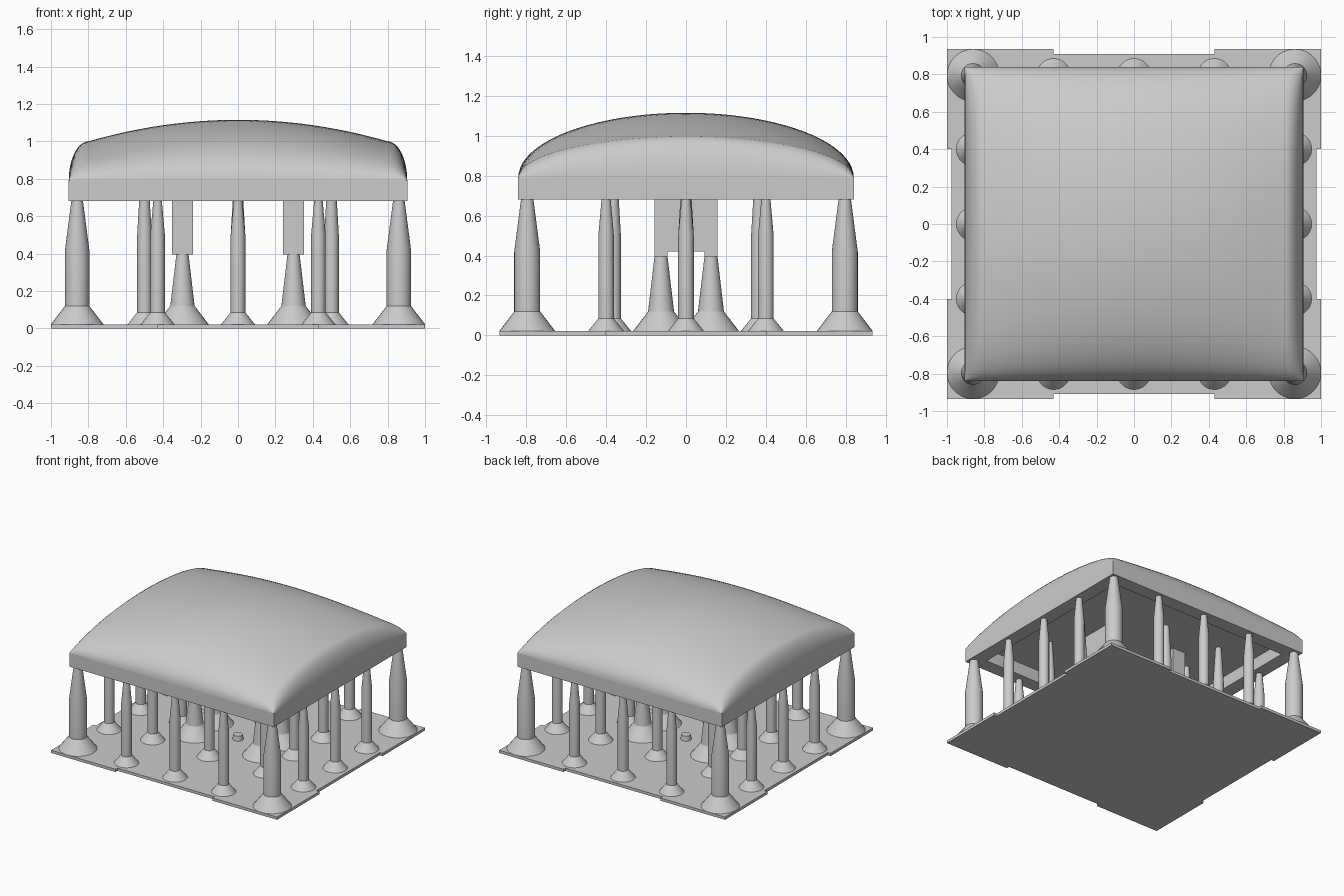
import bpy, bmesh
from math import sin, cos, pi, radians

cube = bpy.data.objects.get("Cube")
if cube:
    bpy.data.objects.remove(cube, do_unlink=True)

stone = bpy.data.materials.new("grey stone")
stone.use_nodes = True
grey = (0.6, 0.6, 0.6, 1)
stone.diffuse_color = grey
stone.node_tree.nodes["Principled BSDF"].inputs["Base Color"].default_value = grey


def make_mesh(name, bm):
    bmesh.ops.recalc_face_normals(bm, faces=bm.faces)
    mesh = bpy.data.meshes.new(name)
    bm.to_mesh(mesh)
    bm.free()
    mesh.materials.append(stone)
    return mesh


def place(name, mesh, x=0, y=0, z=0):
    ob = bpy.data.objects.new(name, mesh)
    ob.location = (x, y, z)
    bpy.context.collection.objects.link(ob)
    return ob


def smooth(ob, angle=30):
    bpy.ops.object.select_all(action='DESELECT')
    ob.select_set(True)
    bpy.context.view_layer.objects.active = ob
    bpy.ops.object.shade_smooth_by_angle(angle=radians(angle))


def box(name, x0, x1, y0, y1, z0, z1):
    bm = bmesh.new()
    bmesh.ops.create_cube(bm, size=1)
    bmesh.ops.scale(bm, vec=(x1 - x0, y1 - y0, z1 - z0), verts=bm.verts)
    bmesh.ops.translate(bm, vec=((x0 + x1) / 2, (y0 + y1) / 2, (z0 + z1) / 2), verts=bm.verts)
    return place(name, make_mesh(name, bm))


def prism(name, outline, z0, z1):
    bm = bmesh.new()
    face = bm.faces.new([bm.verts.new((x, y, z0)) for x, y in outline])
    up = bmesh.ops.extrude_face_region(bm, geom=[face])["geom"]
    top = [v for v in up if isinstance(v, bmesh.types.BMVert)]
    bmesh.ops.translate(bm, vec=(0, 0, z1 - z0), verts=top)
    if not face.is_valid or len(bm.faces) < len(outline) + 2:
        bm.faces.new([v for v in bm.verts if v not in top])
    return place(name, make_mesh(name, bm))


def turned(name, profile, sides=28):
    """Closed turned solid from (radius, height) points."""
    bm = bmesh.new()
    rings = [[bm.verts.new((r * cos(2 * pi * i / sides), r * sin(2 * pi * i / sides), z))
              for i in range(sides)] for r, z in profile]
    for low, high in zip(rings, rings[1:]):
        for i in range(sides):
            j = (i + 1) % sides
            bm.faces.new((low[i], low[j], high[j], high[i]))
    bm.faces.new(rings[0])
    bm.faces.new(rings[-1])
    return make_mesh(name, bm)


def place_columns(name, mesh, spots):
    for n, (x, y) in enumerate(spots):
        ob = place(f"{name}_{n + 1}", mesh, x, y)
        if n == 0:
            smooth(ob, 14)


# Floor slab, with the middle of each side set back
FLOOR = 0.022
quarter = [(1, 0.4), (1, 0.935), (0.43, 0.935), (0.43, 0.91)]
outline = [(0.975, 0.4)] + quarter
outline += [(-x, y) for x, y in reversed(outline)]
outline += [(-x, -y) for x, y in outline]
prism("floor_slab", outline, 0, FLOOR)

# Columns: corner, outer rows, inner ring and the central four
corner = turned("corner_column", [(0.14, FLOOR), (0.065, 0.12), (0.065, 0.42), (0.03, 0.69)])
outer = turned("outer_column", [(0.09, FLOOR), (0.039, 0.085), (0.039, 0.5), (0.022, 0.69)])
inner = turned("inner_column", [(0.09, FLOOR), (0.039, 0.085), (0.039, 0.5), (0.022, 0.79)])
core = turned("central_column", [(0.14, FLOOR), (0.065, 0.12), (0.032, 0.4)])

signs = (-1, 1)
place_columns("corner_column", corner, [(0.86 * a, 0.795 * b) for a in signs for b in signs])
place_columns("outer_column", outer,
              [(0.43 * k, 0.795 * s) for k in (-1, 0, 1) for s in signs] +
              [(0.86 * s, 0.4 * k) for k in (-1, 0, 1) for s in signs])
place_columns("inner_column", inner,
              [(0.5 * a, 0.365 * b) for a in (-1, 0, 1) for b in (-1, 0, 1) if a or b])
place_columns("central_column", core, [(0.297 * a, 0.125 * b) for a in signs for b in signs])

# Low pedestal in the middle of the floor
smooth(place("centre_pedestal", turned("centre_pedestal", [(0.04, FLOOR), (0.035, 0.06)])))

# Hanging piers and the beams that join them
for s, side in ((-1, "right"), (1, "left")):
    x0, x1 = sorted((0.24 * s, 0.354 * s))
    box(f"{side}_beam", x0, x1, -0.092, 0.092, 0.42, 0.785)
    for t, end in ((-1, "front"), (1, "back")):
        y0, y1 = sorted((0.092 * t, 0.158 * t))
        box(f"{side}_{end}_pier", x0, x1, y0, y1, 0.395, 0.785)

# Square ring beam and ceiling
RX, RY, RIM, EAVE, TOP = 0.905, 0.84, 0.11, 0.68, 0.79
for s, side in ((-1, "front"), (1, "back")):
    y0, y1 = sorted((RY * s, (RY - RIM) * s))
    box(f"{side}_ring_beam", -RX, RX, y0, y1, EAVE, TOP)
for s, side in ((-1, "right"), (1, "left")):
    x0, x1 = sorted((RX * s, (RX - RIM) * s))
    box(f"{side}_ring_beam", x0, x1, RIM - RY, RY - RIM, EAVE, TOP)
box("ceiling", RIM - RX, RX - RIM, RIM - RY, RY - RIM, TOP - 0.01, TOP)

# Vaulted roof: elliptical arch along y, gently bowed ridge with rounded ends
SHOULDER, SPLIT = 0.8, 0.6
bm = bmesh.new()
bmesh.ops.create_grid(bm, x_segments=40, y_segments=40, size=1)
for v in bm.verts:
    u, w = v.co.x, v.co.y
    a = abs(u)
    if a <= SPLIT:
        x = SHOULDER * a / SPLIT
        rise = 0.325 - 0.115 * (a / SPLIT) ** 2
    else:
        t = (a - SPLIT) / (1 - SPLIT) * pi / 2
        x = SHOULDER + (RX - SHOULDER) * sin(t)
        rise = 0.21 * cos(t)
    v.co = (x if u > 0 else -x, RY * sin(w * pi / 2), TOP + rise * cos(w * pi / 2))
roof = place("vaulted_roof", make_mesh("vaulted_roof", bm))
smooth(roof, 40)
